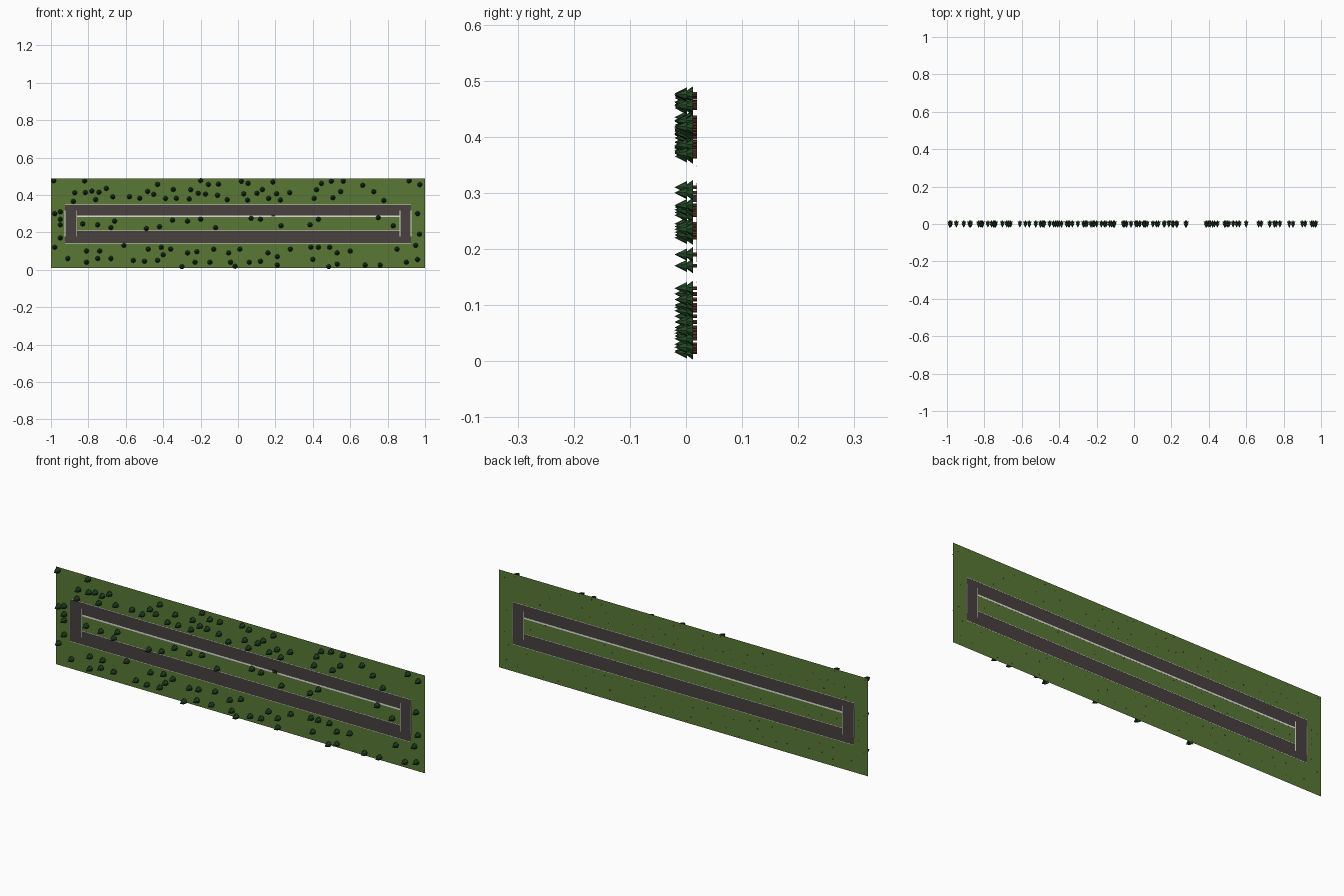
import bpy, bmesh, math, random
from mathutils import Matrix, Vector

if "Cube" in bpy.data.objects:
    bpy.data.objects.remove(bpy.data.objects["Cube"])

def mat(name, rgb):
    m = bpy.data.materials.new(name)
    m.diffuse_color = (*rgb, 1)
    m.use_nodes = True
    m.node_tree.nodes["Principled BSDF"].inputs["Base Color"].default_value = m.diffuse_color
    return m

GRASS = mat("grass green", (0.102, 0.19, 0.036))
ROAD = mat("asphalt", (0.066, 0.053, 0.051))
WHITE = mat("white paint", (0.75, 0.75, 0.73))
LEAF = mat("pine green", (0.018, 0.068, 0.02))
TRUNK = mat("bark brown", (0.1, 0.038, 0.018))
DARK = mat("dark body", (0.03, 0.025, 0.025))
Y = 0.0195  # plane of the upright ground sheet

def make(name, bm, mats):
    me = bpy.data.meshes.new(name)
    bm.to_mesh(me)
    bm.free()
    for m in mats:
        me.materials.append(m)
    ob = bpy.data.objects.new(name, me)
    bpy.context.collection.objects.link(ob)
    return ob

def rect(bm, x0, x1, z0, z1):
    bm.faces.new([bm.verts.new((x, Y, z)) for x, z in
                  ((x0, z0), (x1, z0), (x1, z1), (x0, z1))])

def frame(bm, o, i):
    """Flat ring between outer and inner rectangles (x0, x1, z0, z1)."""
    rect(bm, o[0], o[1], o[2], i[2])
    rect(bm, o[0], o[1], i[3], o[3])
    rect(bm, o[0], i[0], i[2], i[3])
    rect(bm, i[1], o[1], i[2], i[3])

def box(bm, x0, x1, y0, y1, z0, z1):
    m = Matrix.Translation(((x0 + x1) / 2, (y0 + y1) / 2, (z0 + z1) / 2)) \
        @ Matrix.Diagonal((x1 - x0, y1 - y0, z1 - z0, 1))
    bmesh.ops.create_cube(bm, size=1, matrix=m)

FIELD = (-1, 1, 0.008, 0.487)
OUT = (-0.925, 0.925, 0.141, 0.348)
INN = (-0.862, 0.866, 0.207, 0.288)

# grass outside and inside the circuit
bm = bmesh.new()
frame(bm, FIELD, OUT)
rect(bm, *INN)
make("grass_field", bm, [GRASS])

# road loop
bm = bmesh.new()
frame(bm, OUT, INN)
make("road_loop", bm, [ROAD])

# painted edge lines, thin plates showing on both sides
bm = bmesh.new()
def line(x0, x1, z0, z1):
    box(bm, x0, x1, Y - 0.0004, Y + 0.0004, z0, z1)
line(INN[0], INN[1], 0.281, 0.289)
line(INN[0], INN[1], INN[2], INN[2] + 0.002)
for z in OUT[2:]:
    line(OUT[0], OUT[1], z - 0.001, z + 0.001)
for x in OUT[:2] + INN[:2]:
    line(x - 0.0015, x + 0.0015, INN[2] - 0.03, INN[3] + 0.03)
make("edge_lines", bm, [WHITE])

# little vehicle on the upper straight
bm = bmesh.new()
box(bm, 0.179, 0.199, 0.0125, 0.0185, 0.284, 0.296)
make("vehicle", bm, [DARK])

# tree sites in hundredths (x, z): lower strip, infield and ends
lower = ((-98, 12), (-81, 10), (-74, 10), (-91, 6), (-81, 4), (-75, 6), (-68, 6),
         (-61, 13), (-56, 5), (-50, 4.5), (-48, 11), (-43, 5), (-40, 8), (-41, 12),
         (-36, 11), (-30, 1.6), (-27, 9), (-22, 9.6), (-23, 4), (-15, 4), (-13, 11),
         (-5, 9), (-4, 4), (-1.6, 1.8), (1, 11), (6, 4), (12, 4.5), (16, 9),
         (21, 2.5), (21, 7), (28, 11), (39, 12), (40, 5.5), (43, 12), (49, 12),
         (48.5, 1.6), (53, 3), (53, 9), (60, 10), (68, 2.5), (76, 2.5), (85, 11),
         (90, 4), (96, 5.5), (95, 13))
infield = ((-83, 24.5), (-75, 24), (-66, 26), (-68, 22.5), (-49, 22), (-42, 23),
           (-35, 26.5), (-27, 26), (-12, 22.5), (-20, 27), (7, 27.5), (12, 27),
           (23, 23.5), (38.5, 24), (43, 27), (75, 27.8), (83, 23.5))
ends = ((-95, 31), (-95, 27), (-95, 24), (-95, 17), (-98, 30), (96, 30), (97, 19),
        (-88, 36.5))
sites = [(x / 100, z / 100) for x, z in lower + infield + ends]

# upper strip: trees scattered with a minimum spacing
random.seed(7)
sites += [(-0.985, 0.475), (-0.82, 0.475), (-0.2, 0.477), (0.915, 0.475), (0.972, 0.455)]
while len(sites) < 119:
    p = (random.uniform(-0.88, 0.82), random.uniform(0.365, 0.475))
    if p[0] > 0.4 and random.random() < 0.4:
        continue
    if all(math.dist(p, q) > 0.035 for q in sites):
        sites.append(p)

# tree: trunk and stacked cones, all pointing to the front
TO_FRONT = Matrix.Rotation(math.radians(90), 4, 'X')
def cone(bm, x, z, base, tip, r0, r1, seg, turn, idx):
    m = Matrix.Translation((x, (base + tip) / 2, z)) @ TO_FRONT @ Matrix.Rotation(turn, 4, 'Z')
    r = bmesh.ops.create_cone(bm, cap_ends=True, segments=seg, radius1=r0, radius2=r1,
                              depth=base - tip, matrix=m)
    for f in {f for v in r["verts"] for f in v.link_faces}:
        f.material_index = idx

bm = bmesh.new()
for x, z in sites:
    x = max(-0.987, min(0.987, x))
    t = random.uniform(0, 1)
    cone(bm, x, z, 0.02, 0.01, 0.0035, 0.0035, 6, t, 1)
    cone(bm, x, z, 0.0125, -0.006, 0.0135, 0.0, 8, t, 0)
    cone(bm, x, z, 0.002, -0.0205, 0.0115, 0.0, 8, t + 0.3, 0)
make("pine_trees", bm, [LEAF, TRUNK])
